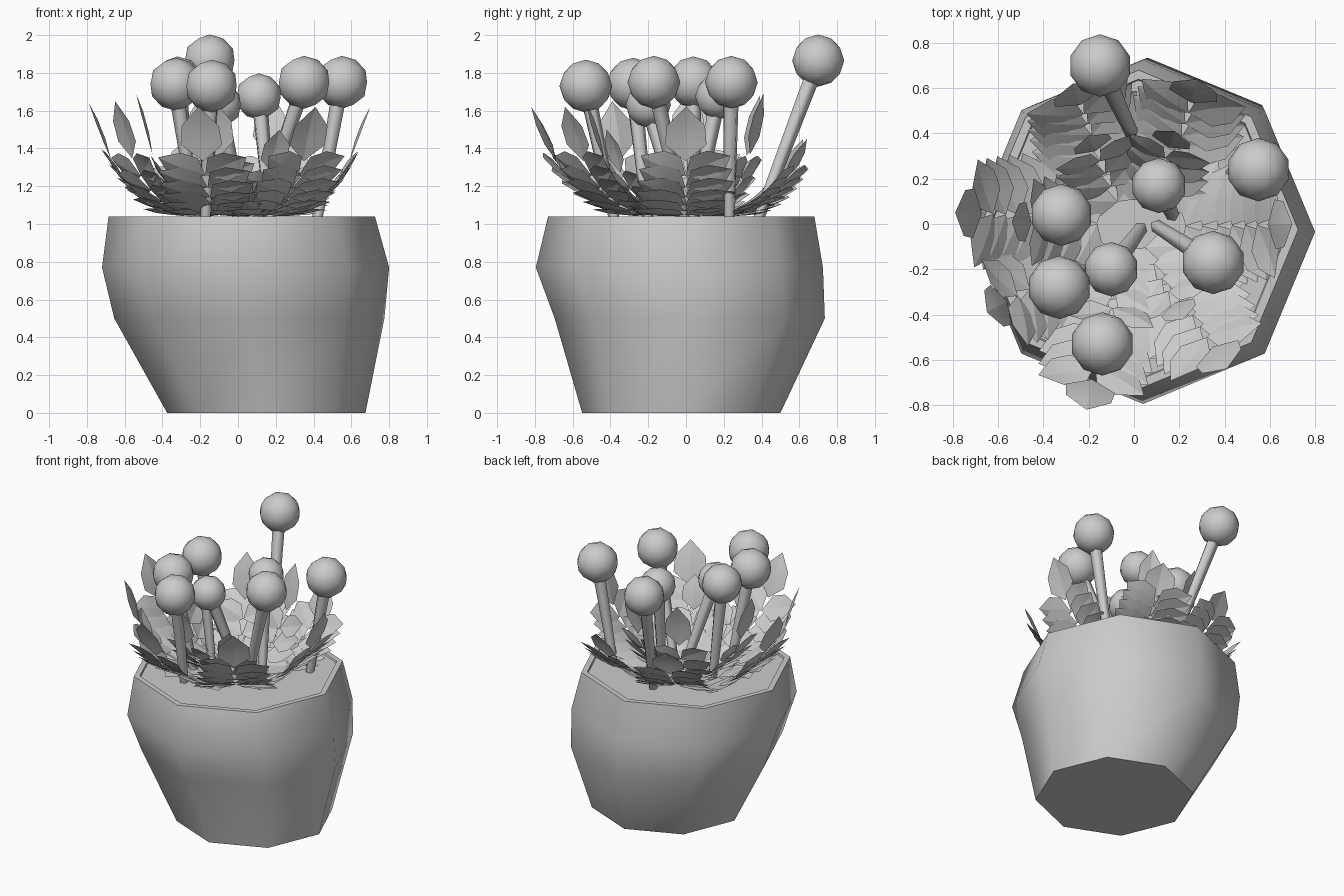
import bpy, bmesh, math
from mathutils import Vector, Matrix

if "Cube" in bpy.data.objects:
    bpy.data.objects.remove(bpy.data.objects["Cube"])


def finish(name, bm, angle=None):
    me = bpy.data.meshes.new(name)
    bm.to_mesh(me)
    bm.free()
    ob = bpy.data.objects.new(name, me)
    bpy.context.collection.objects.link(ob)
    if angle:
        bpy.ops.object.select_all(action='DESELECT')
        ob.select_set(True)
        bpy.context.view_layer.objects.active = ob
        bpy.ops.object.shade_smooth_by_angle(angle=math.radians(angle))
    return ob


# Lopsided octagonal pot: rings of (centre x, centre y, radius, z), ending in the soil
rings = [(0.15, -0.025, 0.525, 0), (0.06, 0.02, 0.715, 0.5), (0.04, -0.035, 0.76, 0.77),
         (0.02, -0.025, 0.705, 1.04), (0.02, -0.025, 0.665, 1.04), (0.02, -0.025, 0.66, 1.03)]
bm = bmesh.new()
loops = []
for cx, cy, r, z in rings:
    loops.append([bm.verts.new((cx + r * math.cos(k * math.pi / 4),
                                cy + r * math.sin(k * math.pi / 4), z)) for k in range(8)])
for a, b in zip(loops, loops[1:]):
    for k in range(8):
        bm.faces.new((a[k], a[(k + 1) % 8], b[(k + 1) % 8], b[k]))
bm.faces.new(loops[0][::-1])
bm.faces.new(loops[-1])
finish("pot", bm, 50)

# Round flower heads on slanted stems: head x, y, z, radius, stem base x, y
flowers = [(-0.15, 0.70, 1.865, 0.138, 0.0, 0.38), (0.55, 0.24, 1.75, 0.14, 0.42, 0.23),
           (0.11, 0.17, 1.675, 0.122, 0.17, 0.04), (-0.32, 0.04, 1.75, 0.137, -0.24, 0.04),
           (-0.33, -0.28, 1.74, 0.14, -0.22, -0.2), (-0.10, -0.20, 1.63, 0.12, 0.03, -0.02),
           (0.35, -0.17, 1.75, 0.14, 0.1, -0.01), (-0.14, -0.53, 1.73, 0.14, -0.17, -0.38)]
heads, stems = bmesh.new(), bmesh.new()
for x, y, z, r, bx, by in flowers:
    bmesh.ops.create_icosphere(heads, subdivisions=2, radius=r,
                               matrix=Matrix.Translation((x, y, z)))
    top, base = Vector((x, y, z)), Vector((bx, by, 1.02))
    d = top - base
    m = Matrix.Translation((top + base) / 2) @ d.to_track_quat('Z', 'Y').to_matrix().to_4x4()
    bmesh.ops.create_cone(stems, cap_ends=True, segments=5, radius1=0.03, radius2=0.045,
                          depth=d.length, matrix=m)
finish("flower_heads", heads, 60)
finish("flower_stems", stems, 75)


def leaf(bm, base, along, across, length, width):
    """Pointed leaf folded slightly along its midrib."""
    n = along.cross(across).normalized()
    def p(u, v, w=0):
        return bm.verts.new(base + along * length * u + across * width * v + n * w)
    root, m1, m2, tip = p(0, 0), p(0.35, 0, -0.012), p(0.7, 0, -0.012), p(1, 0)
    for s in (-1, 1):
        a, b = p(0.3, 0.5 * s), p(0.65, 0.46 * s)
        bm.faces.new((root, m1, a))
        bm.faces.new((m1, m2, b, a))
        bm.faces.new((m2, tip, b))


def frond(bm, start, end, z_tip, n_pairs, size):
    """Leaf pairs along a path that runs outward, then bends upward to one tip leaf."""
    s, e = Vector((*start, 1.04)), Vector((*end, z_tip))
    out = (e - s)
    out.z = 0
    side = out.normalized().cross(Vector((0, 0, 1)))
    bend = s + out * 0.74 + Vector((0, 0, 0.02))
    for i in range(n_pairs + 1):
        t = 0.1 + 0.6 * i / n_pairs
        pos = s * (1 - t) ** 2 + bend * 2 * t * (1 - t) + e * t * t
        tan = ((bend - s) * (1 - t) + (e - bend) * t).normalized()
        if i == n_pairs:
            leaf(bm, pos, (e - pos).normalized(), side, (e - pos).length, 0.22 * size)
            break
        length = size * (0.33 - 0.1 * t)
        for k in (-1, 1):
            along = (side * k * 0.88 + tan * 0.47).normalized()
            across = (tan * 0.88 - side * k * 0.47).normalized()
            leaf(bm, pos, along, across, length, 0.19 * size)


# Fern fronds: start x, y, tip x, y, tip height, pairs, size
fronds = [(-0.2, 0.03, -0.79, 0.05, 1.64, 6, 1), (-0.2, -0.15, -0.65, -0.39, 1.65, 5, 0.9),
          (-0.08, -0.15, -0.21, -0.82, 1.62, 6, 1), (0.1, -0.15, 0.41, -0.64, 1.62, 6, 1),
          (0.15, -0.01, 0.70, 0.0, 1.62, 6, 1), (0.14, 0.12, 0.28, 0.64, 1.45, 6, 1),
          (-0.1, 0.15, -0.27, 0.62, 1.45, 6, 1), (-0.1, 0.0, -0.54, 0.01, 1.69, 4, 0.8),
          (-0.05, 0.05, -0.2, 0.39, 1.68, 4, 0.8), (0.05, 0.05, 0.18, 0.41, 1.69, 4, 0.8),
          (0.02, -0.05, 0.22, -0.42, 1.5, 4, 0.75), (-0.05, -0.05, -0.12, -0.53, 1.65, 4, 0.8)]
bm = bmesh.new()
for x0, y0, x1, y1, z, n, size in fronds:
    frond(bm, (x0, y0), (x1, y1), z, n, size)
finish("fronds", bm, 40)
